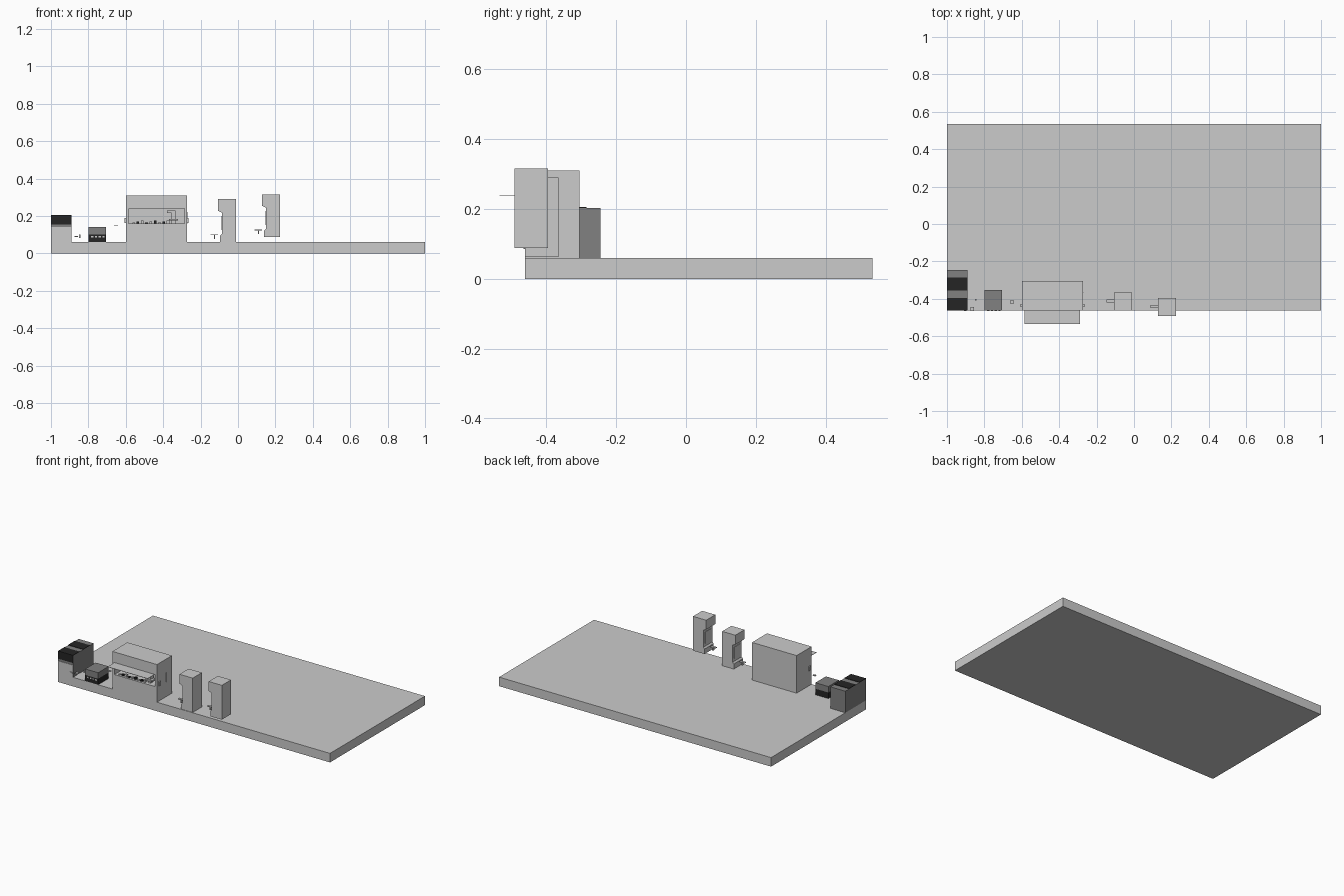
import bpy

old = bpy.data.objects.get("Cube")
if old:
    bpy.data.objects.remove(old, do_unlink=True)


def material(name, value):
    m = bpy.data.materials.new(name)
    m.use_nodes = True
    colour = (value, value, value, 1)
    m.diffuse_color = colour
    m.node_tree.nodes["Principled BSDF"].inputs["Base Color"].default_value = colour
    return m


LIGHT = material("light_grey", 0.6)
MID = material("mid_grey", 0.22)
BLACK = material("black", 0.018)


def prism(name, profile, axis, lo, hi, mat):
    """Extrude a 2D profile: axis 'x' takes (y, z) points, axis 'y' takes (x, z)."""
    place = (lambda p, d: (d, p[0], p[1])) if axis == "x" else (lambda p, d: (p[0], d, p[1]))
    n = len(profile)
    verts = [place(p, lo) for p in profile] + [place(p, hi) for p in profile]
    faces = [list(range(n)), list(range(n, 2 * n))]
    faces += [(i, (i + 1) % n, n + (i + 1) % n, n + i) for i in range(n)]
    mesh = bpy.data.meshes.new(name)
    mesh.from_pydata(verts, [], faces)
    mesh.materials.append(mat)
    ob = bpy.data.objects.new(name, mesh)
    bpy.context.collection.objects.link(ob)
    # Make all faces point outwards
    import bmesh
    bm = bmesh.new()
    bm.from_mesh(mesh)
    bmesh.ops.recalc_face_normals(bm, faces=bm.faces)
    bm.to_mesh(mesh)
    bm.free()
    return ob


def box(name, x, y, z, mat=LIGHT):
    return prism(name, [(x[0], z[0]), (x[1], z[0]), (x[1], z[1]), (x[0], z[1])],
                 "y", y[0], y[1], mat)


FRONT, FLOOR = -0.462, 0.06

# Ground slab
box("floor_slab", (-1, 1), (FRONT, 0.535), (0, FLOOR))

# Corner block with striped top and pale lower front
box("corner_block", (-1, -0.89), (FRONT + 0.002, -0.245), (FLOOR, 0.203), MID)
box("corner_front_panel", (-1, -0.89), (FRONT, FRONT + 0.002), (FLOOR, 0.14))
box("corner_black_band", (-1, -0.89), (FRONT, FRONT + 0.002), (0.155, 0.203), BLACK)
for i, y in enumerate([(FRONT, -0.395), (-0.355, -0.285)]):
    box(f"corner_top_stripe_{i}", (-1, -0.89), y, (0.203, 0.206), BLACK)
box("corner_handle", (-0.91, -0.895), (FRONT - 0.004, FRONT), (0.085, 0.092))
box("corner_side_bracket", (-0.875, -0.855), (-0.465, -0.445), (0.088, 0.094))
box("corner_bracket_post", (-0.85, -0.843), (-0.41, -0.4), (0.082, 0.1))

# Small two-tone block with pale marks
box("small_block_base", (-0.8, -0.705), (FRONT, -0.352), (FLOOR, 0.1), BLACK)
box("small_block_top", (-0.8, -0.705), (FRONT, -0.352), (0.1, 0.14), MID)
for i in range(4):
    x = -0.785 + i * 0.02
    box(f"small_block_mark_{i}", (x, x + 0.012), (FRONT - 0.002, FRONT), (0.085, 0.094))

# Kiosk: C-shaped section closed by a jamb at each end
L, R, BACK, SILL, HEAD = -0.6, -0.272, -0.305, 0.16, 0.24
IN = -0.39
prism("kiosk_body", [(FRONT, FLOOR), (BACK, FLOOR), (BACK, 0.31), (FRONT, 0.31),
                     (FRONT, HEAD), (IN, HEAD), (IN, SILL), (FRONT, SILL)], "x", L, R, LIGHT)
for side, x in (("right", (L, -0.585)), ("left", (-0.287, R))):
    box(f"kiosk_{side}_jamb", x, (FRONT, IN), (SILL, HEAD))
box("kiosk_awning", (-0.585, -0.29), (-0.535, FRONT), (HEAD - 0.002, HEAD))

# Kiosk side fittings
for side, x in (("right", (L - 0.007, L)), ("left", (R, R + 0.007))):
    box(f"kiosk_{side}_latch", x, (-0.445, -0.428), (0.163, 0.19))
box("kiosk_door_handle", (R, R + 0.003), (-0.367, -0.363), (0.16, 0.22))

# Goods on the kiosk counter
for i in range(9):
    x = -0.565 + i * 0.023
    box(f"counter_item_{i}", (x, x + 0.014), (-0.45, -0.435), (SILL, SILL + 0.005 + 0.005 * (i % 3)),
        BLACK if i % 2 else LIGHT)
box("counter_machine_stem", (-0.355, -0.335), (-0.44, -0.41), (SILL, 0.215))
box("counter_machine_head", (-0.38, -0.335), (-0.44, -0.41), (0.215, 0.23))
box("counter_machine_tray", (-0.37, -0.32), (-0.45, -0.41), (0.175, 0.185))

# Hanging bracket beside the kiosk
box("kiosk_bracket", (-0.662, -0.642), (-0.425, -0.41), (0.148, 0.152))

# Two upright cabinets with a notched side and a small lever
for i, (dx, dy, dz) in enumerate([(0, 0, 0), (0.235, -0.029, 0.026)]):
    outline = [(-0.095, 0.062), (-0.01, 0.062), (-0.01, 0.29), (-0.107, 0.29),
               (-0.107, 0.228), (-0.086, 0.218), (-0.086, 0.105), (-0.095, 0.095)]
    prism(f"cabinet_{i}", [(x + dx, z + dz) for x, z in outline], "y",
          FRONT + dy, -0.366 + dy, LIGHT)
    box(f"cabinet_screen_{i}", (-0.089 + dx, -0.086 + dx), (-0.445 + dy, -0.383 + dy),
        (0.125 + dz, 0.2 + dz))
    box(f"lever_arm_{i}", (-0.147 + dx, -0.108 + dx), (-0.421 + dy, -0.405 + dy),
        (0.097 + dz, 0.102 + dz))
    box(f"lever_post_{i}", (-0.129 + dx, -0.123 + dx), (-0.421 + dy, -0.405 + dy),
        (0.078 + dz, 0.097 + dz))
